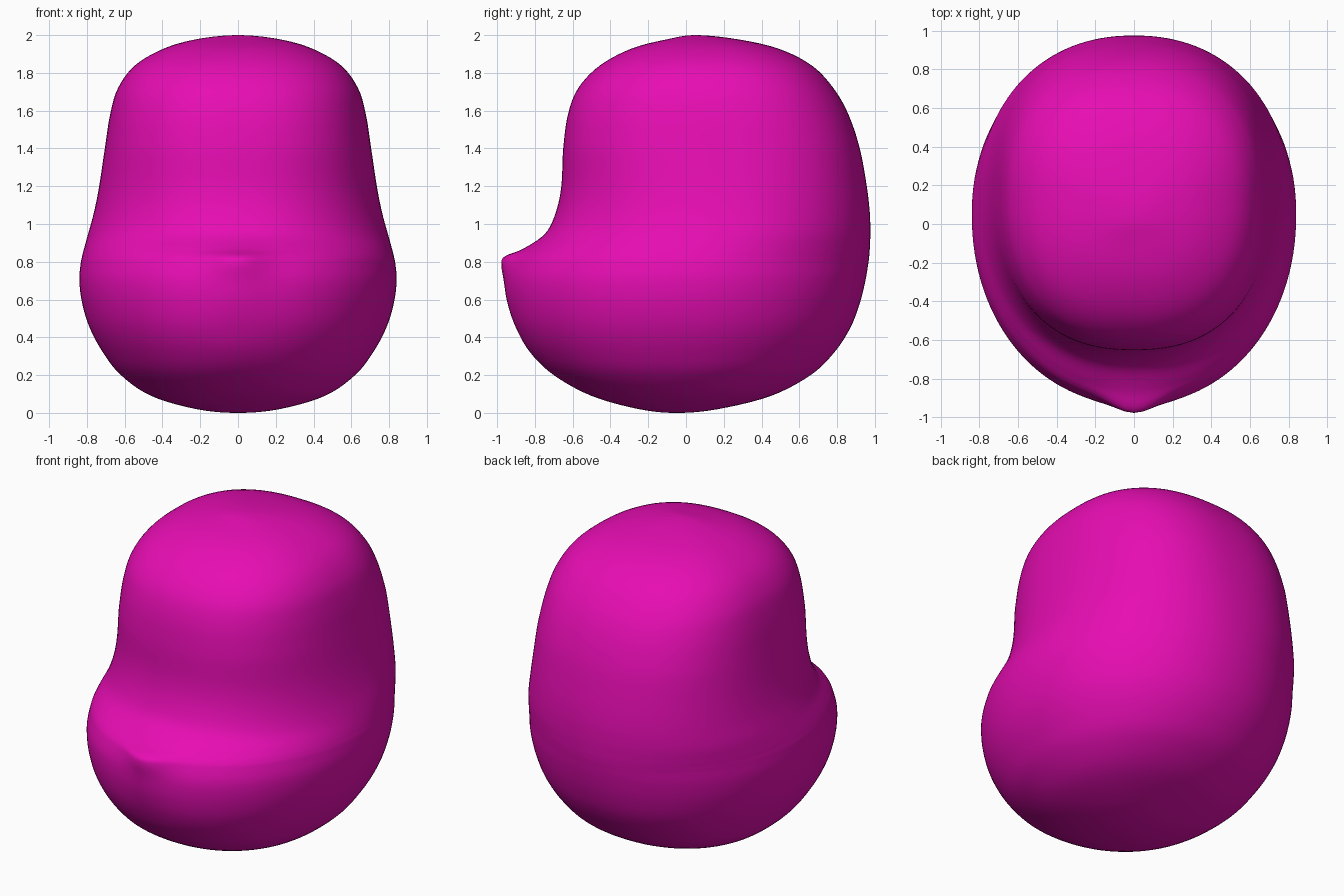
import bpy, bmesh, math

if "Cube" in bpy.data.objects:
    bpy.data.objects.remove(bpy.data.objects["Cube"])

# Horizontal sections: z, half width, front y, front y with nose, back y
ROWS = [
    (0.00, 0.00, -0.05, -0.05, -0.05),
    (0.02, 0.22, -0.25, -0.25, 0.17),
    (0.09, 0.46, -0.50, -0.50, 0.45),
    (0.20, 0.62, -0.70, -0.70, 0.66),
    (0.32, 0.715, -0.82, -0.825, 0.785),
    (0.45, 0.785, -0.895, -0.90, 0.87),
    (0.58, 0.825, -0.93, -0.945, 0.92),
    (0.70, 0.84, -0.935, -0.965, 0.95),
    (0.79, 0.833, -0.91, -0.978, 0.965),
    (0.83, 0.825, -0.885, -0.957, 0.97),
    (0.87, 0.815, -0.84, -0.86, 0.973),
    (0.95, 0.793, -0.745, -0.745, 0.976),
    (1.06, 0.763, -0.69, -0.69, 0.973),
    (1.20, 0.735, -0.66, -0.66, 0.957),
    (1.40, 0.705, -0.65, -0.65, 0.92),
    (1.58, 0.677, -0.625, -0.625, 0.86),
    (1.72, 0.635, -0.57, -0.57, 0.78),
    (1.84, 0.545, -0.455, -0.455, 0.665),
    (1.93, 0.39, -0.285, -0.285, 0.485),
    (1.98, 0.21, -0.09, -0.09, 0.26),
    (2.00, 0.00, 0.05, 0.05, 0.05),
]
STEPS, SIDES = 5, 128


def mirrored(r):
    # Section on the far side of a pole, keeps the caps round
    return (r[0], -r[1], r[4], r[4], r[2])


def spline(a, b, c, d, t):
    # Smooth curve through the sections
    return [0.5 * (2 * q + (r - p) * t + (2 * p - 5 * q + 4 * r - s) * t * t
                   + (3 * q - p - 3 * r + s) * t ** 3)
            for p, q, r, s in zip(a, b, c, d)]


def power(v, e):
    return math.copysign(abs(v) ** e, v)


pts = [mirrored(ROWS[1])] + ROWS + [mirrored(ROWS[-2])]
sections = [spline(*pts[i:i + 4], k / STEPS)
            for i in range(len(ROWS) - 1) for k in range(STEPS)][1:]

# Body skin lofted through the sections, with a small pointed nose
bm = bmesh.new()
rings = []
for z, w, front, nose, back in sections:
    mid = (front + back) / 2 + 0.05 * w
    e = 2 / (2.08 + 0.3 * min(1, max(0, (z - 0.8) / 0.6)))
    ring = []
    for k in range(SIDES):
        a = 2 * math.pi * k / SIDES
        x, s = w * power(math.cos(a), e), power(math.sin(a), e)
        y = mid + s * ((back - mid) if s > 0 else (mid - front))
        if s < 0:
            y += (nose - front) * math.exp(-(x / 0.15) ** 2)
        ring.append(bm.verts.new((x, y, z)))
    rings.append(ring)
for lo, hi in zip(rings, rings[1:]):
    for k in range(SIDES):
        n = (k + 1) % SIDES
        bm.faces.new((lo[k], lo[n], hi[n], hi[k]))
bottom = bm.verts.new((0, -0.05, 0))
top = bm.verts.new((0, 0.05, 2))
for k in range(SIDES):
    n = (k + 1) % SIDES
    bm.faces.new((bottom, rings[0][n], rings[0][k]))
    bm.faces.new((top, rings[-1][k], rings[-1][n]))
bmesh.ops.recalc_face_normals(bm, faces=bm.faces)
for f in bm.faces:
    f.smooth = True
mesh = bpy.data.meshes.new("head")
bm.to_mesh(mesh)
bm.free()
head = bpy.data.objects.new("head", mesh)
bpy.context.collection.objects.link(head)

# Magenta skin
mat = bpy.data.materials.new("magenta")
mat.diffuse_color = (0.8, 0.004, 0.45, 1)
mat.use_nodes = True
mat.node_tree.nodes["Principled BSDF"].inputs["Base Color"].default_value = mat.diffuse_color
mesh.materials.append(mat)
